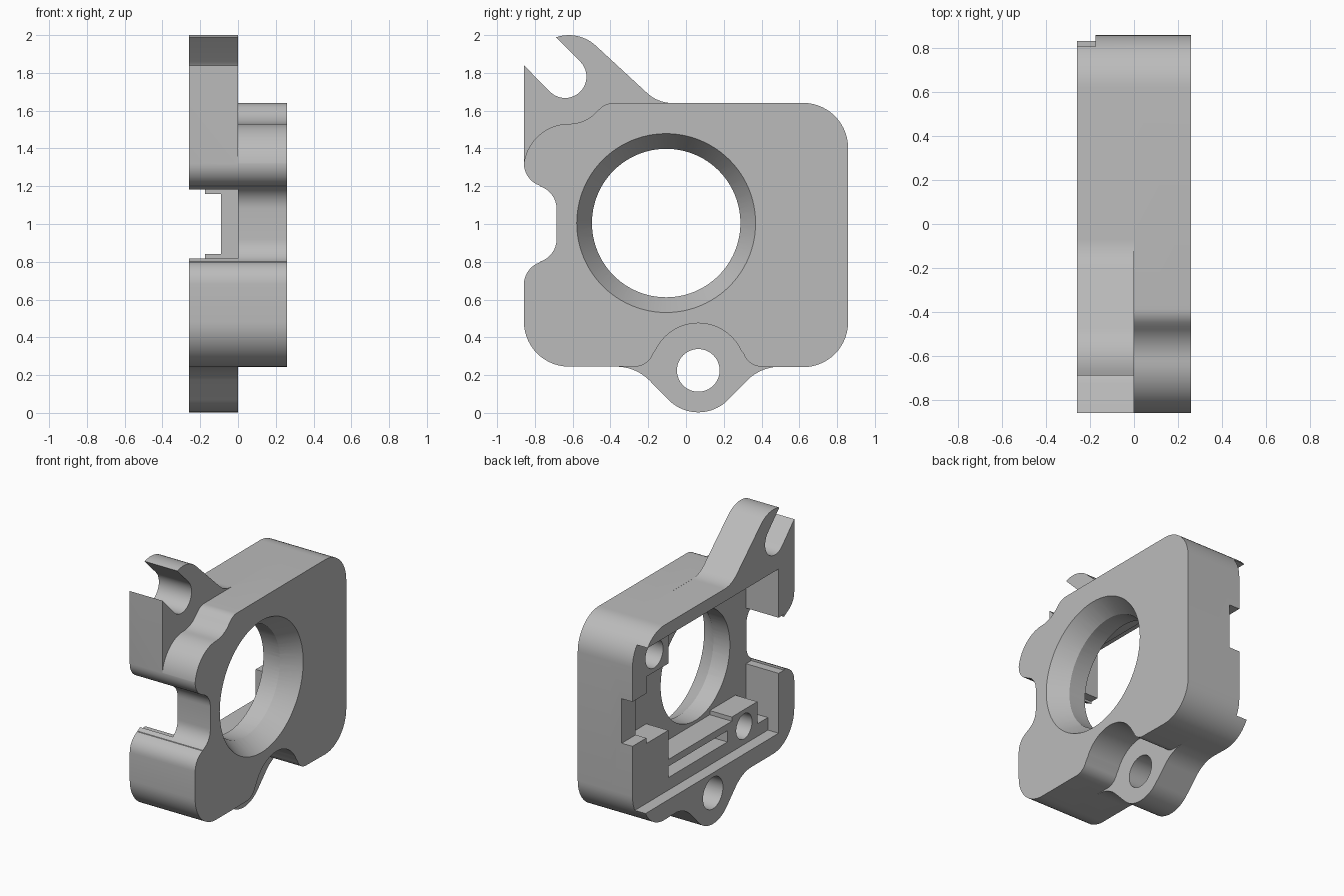
import bpy, bmesh
from math import sin, cos, radians
from mathutils import Matrix

cube = bpy.data.objects.get("Cube")
if cube:
    bpy.data.objects.remove(cube)

grey = bpy.data.materials.new("plain grey")
grey.use_nodes = True
grey.diffuse_color = (0.5, 0.5, 0.5, 1)
grey.node_tree.nodes["Principled BSDF"].inputs["Base Color"].default_value = (0.5, 0.5, 0.5, 1)


def arc(y, z, r, a0, a1, n=14):
    """Points on an arc in the side plane, angles in degrees."""
    steps = [radians(a0 + (a1 - a0) * i / n) for i in range(n + 1)]
    return [(y + r * cos(a), z + r * sin(a)) for a in steps]


def circle(y, z, r, n=64):
    return arc(y, z, r, 0, 360, n)[:-1]


def box(y0, y1, z0, z1):
    return [(y0, z0), (y1, z0), (y1, z1), (y0, z1)]


def plate(name, profile, x0, x1):
    """Extrude a side profile across the thickness."""
    bm = bmesh.new()
    face = bm.faces.new([bm.verts.new((x0, y, z)) for y, z in profile])
    ext = bmesh.ops.extrude_face_region(bm, geom=[face])["geom"]
    verts = [v for v in ext if isinstance(v, bmesh.types.BMVert)]
    bmesh.ops.translate(bm, verts=verts, vec=(x1 - x0, 0, 0))
    return finish(name, bm)


def finish(name, bm):
    bmesh.ops.recalc_face_normals(bm, faces=bm.faces[:])
    mesh = bpy.data.meshes.new(name)
    bm.to_mesh(mesh)
    bm.free()
    obj = bpy.data.objects.new(name, mesh)
    mesh.materials.append(grey)
    bpy.context.collection.objects.link(obj)
    return obj


def combine(target, tool, operation):
    """Apply a boolean and discard the tool."""
    mod = target.modifiers.new("boolean", 'BOOLEAN')
    mod.operation, mod.object, mod.solver = operation, tool, 'EXACT'
    bpy.context.view_layer.objects.active = target
    bpy.ops.object.modifier_apply(modifier=mod.name)
    bpy.data.objects.remove(tool)


BACK, FRONT = -0.26, 0.26
LUG_Y, LUG_Z = 0.065, 0.225
BORE_Y, BORE_Z = -0.105, 1.005

# Outline pieces shared by both halves, counter-clockwise
rear_side = arc(0.62, 0.48, 0.238, -90, 0) + arc(0.62, 1.403, 0.238, 0, 90)
side_notch = (arc(-0.735, 1.32, 0.123, 180, 252, 8) + arc(-0.81, 1.08, 0.125, 72, 0, 8)
              + arc(-0.81, 0.92, 0.125, 0, -72, 8) + arc(-0.735, 0.68, 0.123, 108, 180, 8))
low_corner = arc(-0.62, 0.483, 0.238, 180, 270)

# Thick half: scooped shoulder and arched relief above the lug
shoulder = arc(-0.385, 1.54, 0.1, 90, 135, 6) + arc(-0.62, 1.73, 0.2, -40, -90, 8)
shoulder += arc(-0.62, 1.29, 0.24, 90, 172)
relief = (arc(-0.27, 0.345, 0.1, -90, -20, 8) + arc(LUG_Y, LUG_Z, 0.25, 155, 25, 20)
          + arc(0.40, 0.345, 0.1, 200, 270, 8))
body = plate("sensor_housing", rear_side + shoulder + side_notch + low_corner + relief, 0, FRONT)

# Thin half: slotted ear and bottom lug
ear = (arc(-0.07, 1.84, 0.2, -90, -135, 8) + arc(-0.62, 1.79, 0.21, 45, 109, 10)
       + arc(-0.64, 1.78, 0.113, 45, -135, 20) + [(-0.858, 1.84)])
lug = (arc(-0.37, -0.005, 0.25, 90, 46, 8) + arc(LUG_Y, LUG_Z, 0.222, 225, 315, 20)
       + arc(0.5, -0.005, 0.25, 134, 90, 8))
combine(body, plate("rear_half", rear_side + ear + side_notch + low_corner + lug, BACK, 0), 'UNION')

# Shallow recess running out through the far wall
combine(body, plate("recess", box(-0.68, 1.0, 0.37, 1.55), -0.4, -0.175), 'DIFFERENCE')

# Deep pocket, leaving corner posts, a lower ledge and the side opening
pocket = [(-0.68, 0.46), (-0.56, 0.46), (-0.56, 0.62), (-0.27, 0.62), (-0.27, 0.59), (0.45, 0.59),
          (0.45, 0.8), (0.7, 0.8), (0.7, 1.28), (0.45, 1.28), (0.45, 1.5), (-0.68, 1.5),
          (-0.68, 1.2), (-0.74, 1.2), (-0.74, 0.8), (-0.68, 0.8)]
combine(body, plate("pocket", pocket, -0.4, 0), 'DIFFERENCE')

# Ledge trough, wall notch and round holes: profile, then x range
cuts = {
    "trough": (box(-0.22, 0.45, 0.46, 0.54), -0.4, -0.05),
    "wall_notch": (box(0.6, 1.0, 0.84, 1.16), -0.4, -0.09),
    "lug_hole": (circle(LUG_Y, LUG_Z, 0.113), -0.4, 0.1),
    "upper_screw_hole": (circle(0.61, 1.41, 0.1), -0.4, 0.05),
    "lower_screw_hole": (circle(-0.41, 0.5, 0.09), -0.4, 0.05),
    "bore": (circle(BORE_Y, BORE_Z, 0.393, 96), -0.4, 0.4),
}
for name, (profile, x0, x1) in cuts.items():
    combine(body, plate(name, profile, x0, x1), 'DIFFERENCE')

# Conical mouth of the bore
bm = bmesh.new()
bmesh.ops.create_cone(bm, cap_ends=True, segments=96, radius1=0.38, radius2=0.486, depth=0.17,
                      matrix=Matrix.Translation((0.195, BORE_Y, BORE_Z))
                      @ Matrix.Rotation(radians(90), 4, 'Y'))
combine(body, finish("bore_mouth", bm), 'DIFFERENCE')

bpy.ops.object.select_all(action='DESELECT')
body.select_set(True)
bpy.context.view_layer.objects.active = body
bpy.ops.object.shade_smooth_by_angle(angle=radians(30))
